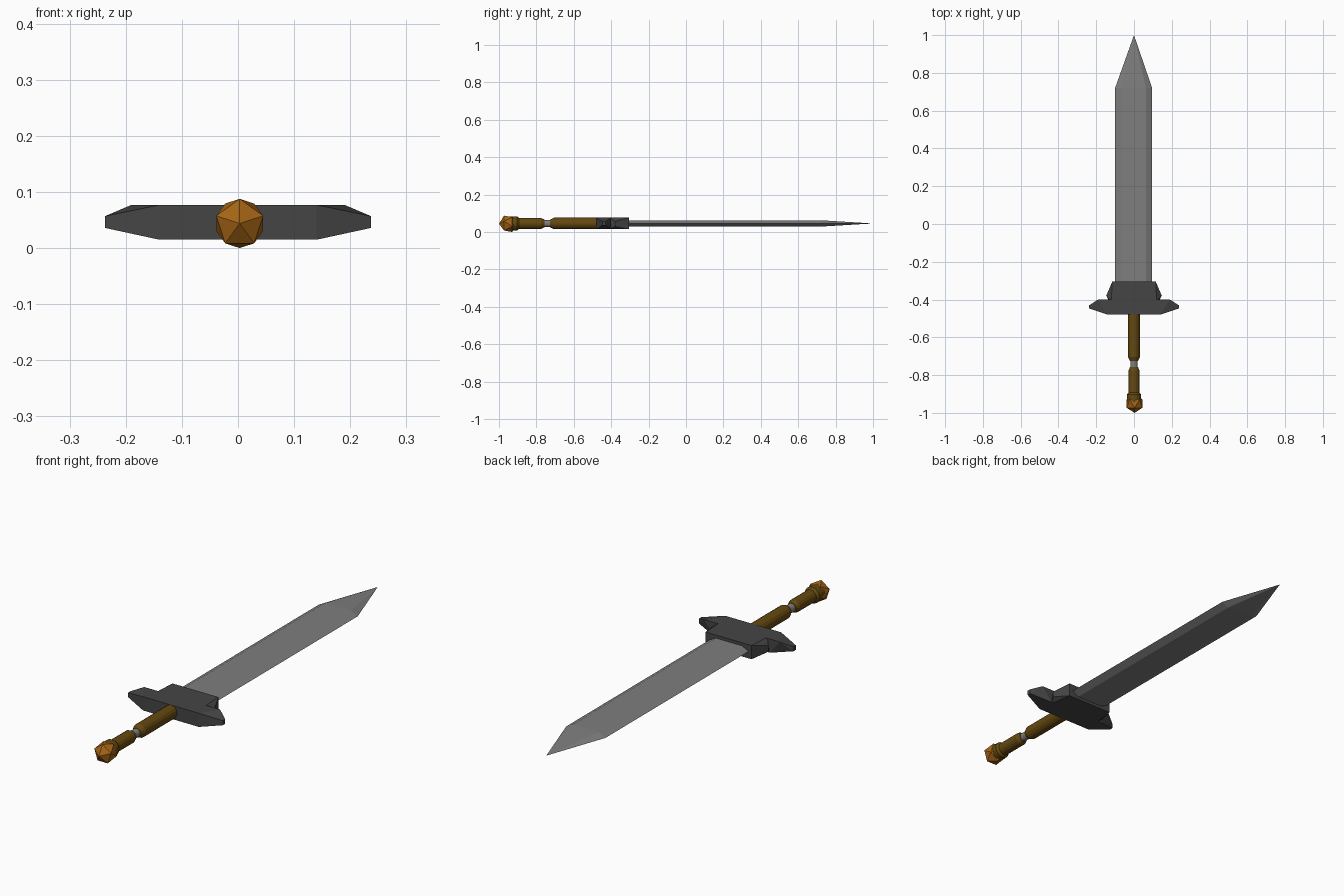
import bpy, bmesh, math
from mathutils import Matrix, Vector

if "Cube" in bpy.data.objects:
    bpy.data.objects.remove(bpy.data.objects["Cube"])

ZC = 0.046  # height of the sword's long axis


def material(name, rgb):
    m = bpy.data.materials.new(name)
    m.diffuse_color = (*rgb, 1)
    m.use_nodes = True
    m.node_tree.nodes["Principled BSDF"].inputs["Base Color"].default_value = m.diffuse_color
    return m


STEEL = material("steel", (0.21, 0.21, 0.21))
IRON = material("dark_iron", (0.06, 0.06, 0.06))
LEATHER = material("leather", (0.13, 0.065, 0.005))
BRONZE = material("bronze", (0.38, 0.13, 0.008))


def finish(name, bm, mat):
    bmesh.ops.recalc_face_normals(bm, faces=bm.faces)
    me = bpy.data.meshes.new(name)
    bm.to_mesh(me)
    bm.free()
    ob = bpy.data.objects.new(name, me)
    me.materials.append(mat)
    bpy.context.collection.objects.link(ob)
    return ob


def hull(name, points, mat):
    bm = bmesh.new()
    for p in points:
        bm.verts.new(p)
    bmesh.ops.convex_hull(bm, input=bm.verts)
    bmesh.ops.dissolve_limit(bm, angle_limit=0.01, verts=bm.verts, edges=bm.edges)
    return finish(name, bm, mat)


def turned(name, profile, mat, sides=16):
    """Closed solid turned around the long axis from (y, radius) pairs."""
    bm = bmesh.new()
    rings = [[bm.verts.new((r * math.cos(a), y, ZC + r * math.sin(a)))
              for a in (math.tau * i / sides for i in range(sides))]
             for y, r in profile]
    for a, b in zip(rings, rings[1:]):
        for i in range(sides):
            j = (i + 1) % sides
            bm.faces.new((a[i], a[j], b[j], b[i]))
    bm.faces.new(rings[0])
    bm.faces.new(rings[-1])
    return finish(name, bm, mat)


# Blade: flat six-sided section running to a point
section = [(-0.098, 0), (-0.065, 0.017), (0.065, 0.017),
           (0.098, 0), (0.065, -0.017), (-0.065, -0.017)]
hull("blade", [(x - 0.002, y, ZC + z) for x, z in section for y in (-0.36, 0.72)]
     + [(0, 1.0, ZC)], STEEL)

# Guard: crossbar, blade collar, and mirrored wings and side lugs
LO, HI = 0.015, 0.077
hull("guard_bar", [(x, y, z) for x in (-0.14, 0.14)
                   for y in (-0.48, -0.40) for z in (LO, HI)], IRON)
hull("blade_collar", [(x, y, z) for x in (-0.115, 0.115)
                      for y in (-0.42, -0.305) for z in (LO, HI)], IRON)
for side, s in (("left", -1), ("right", 1)):
    hull("guard_wing_" + side, [(s * x, y, z) for x, y, z in (
        (0.13, -0.48, LO), (0.13, -0.40, LO), (0.13, -0.48, HI), (0.13, -0.40, HI),
        (0.14, -0.48, LO), (0.14, -0.40, LO), (0.14, -0.48, HI), (0.19, -0.40, HI),
        (0.237, -0.447, 0.036), (0.237, -0.43, 0.036),
        (0.237, -0.447, 0.057), (0.237, -0.43, 0.057))], IRON)
    hull("guard_lug_" + side, [(s * x, y, z) for x, y, z in (
        (0.11, -0.305, LO), (0.115, -0.305, LO), (0.11, -0.305, HI), (0.115, -0.305, HI),
        (0.11, -0.41, LO), (0.13, -0.41, LO), (0.11, -0.41, HI), (0.12, -0.41, HI),
        (0.147, -0.38, 0.03), (0.147, -0.38, 0.056))], IRON)

# Handle: two grips joined by a thin steel neck
turned("main_grip", [(-0.705, 0.031), (-0.46, 0.031)], LEATHER)
turned("main_grip_end", [(-0.726, 0.021), (-0.705, 0.031)], LEATHER)
turned("neck", [(-0.77, 0.019), (-0.715, 0.019)], STEEL)
turned("rear_grip", [(-0.91, 0.029), (-0.775, 0.029), (-0.757, 0.021)], LEATHER)
turned("pommel_collar", [(-0.945, 0.037), (-0.903, 0.037), (-0.892, 0.029)], LEATHER)

# Pommel: faceted twenty-sided stone with a point facing the front
bm = bmesh.new()
bmesh.ops.create_icosphere(bm, subdivisions=1, radius=0.049)
bmesh.ops.transform(bm, verts=bm.verts, matrix=Matrix.Translation(
    Vector((0.003, -0.951, 0.044))) @ Matrix.Rotation(math.pi / 2, 4, 'X')
    @ Matrix.Rotation(math.pi / 2, 4, 'Z'))
finish("pommel", bm, BRONZE)
